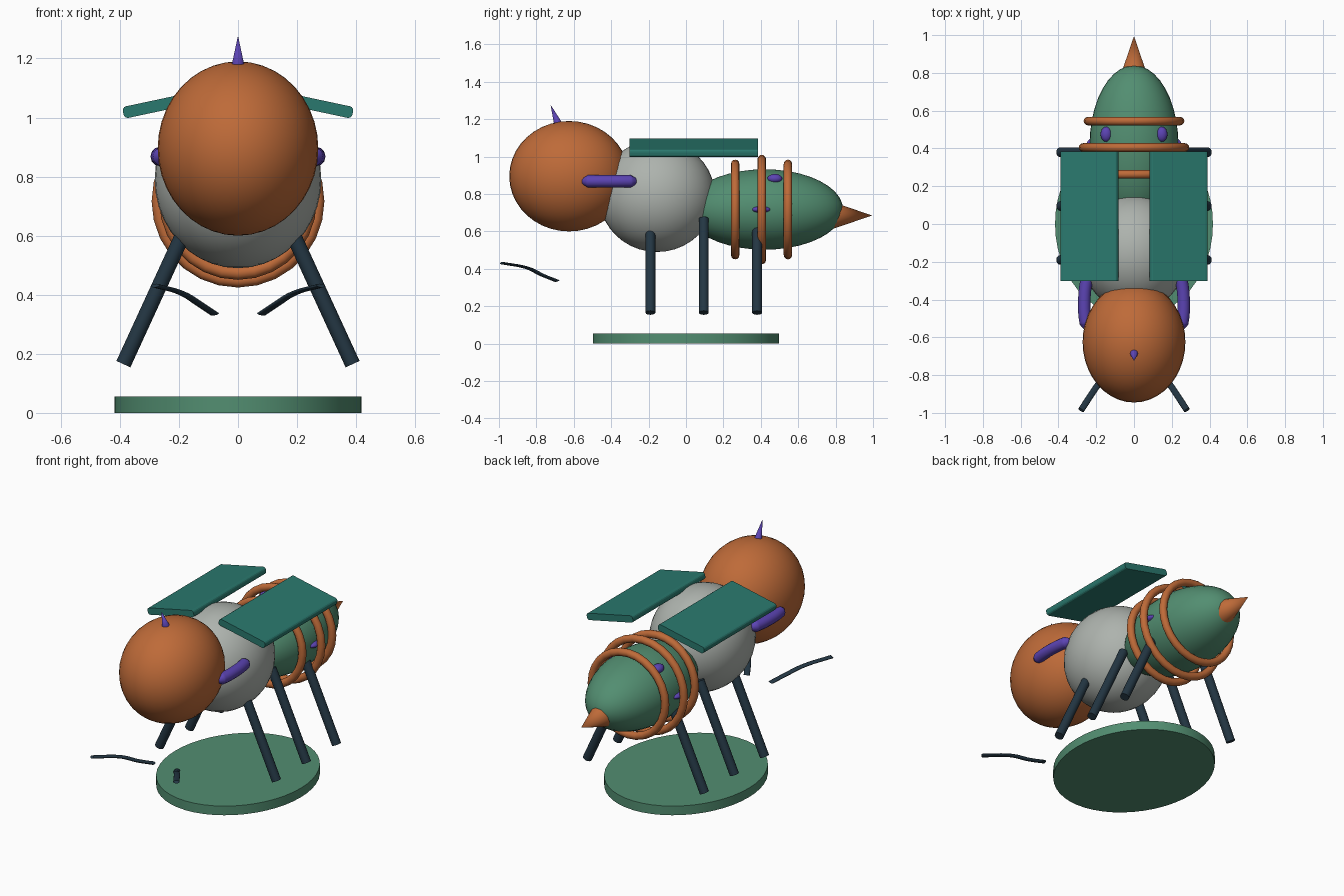
import bpy
import math
from mathutils import Vector

cube = bpy.data.objects.get("Cube")
if cube:
    bpy.data.objects.remove(cube, do_unlink=True)


def material(name, r, g, b):
    m = bpy.data.materials.new(name)
    m.use_nodes = True
    m.diffuse_color = (r, g, b, 1)
    m.node_tree.nodes["Principled BSDF"].inputs["Base Color"].default_value = (r, g, b, 1)
    return m


orange = material("orange", 0.515, 0.145, 0.04)
green = material("green", 0.085, 0.27, 0.165)
teal = material("teal", 0.023, 0.19, 0.156)
grey = material("grey", 0.42, 0.45, 0.42)
purple = material("purple", 0.105, 0.057, 0.45)
navy = material("dark_navy", 0.017, 0.037, 0.056)


def finish(name, mat, smooth=True):
    ob = bpy.context.object
    ob.name = name
    ob.data.materials.append(mat)
    if smooth:
        bpy.ops.object.shade_smooth_by_angle(angle=math.radians(40))
    return ob


def ellipsoid(name, mat, centre, radii, segments=40):
    bpy.ops.mesh.primitive_uv_sphere_add(segments=segments, ring_count=segments // 2, location=centre)
    bpy.context.object.scale = radii
    return finish(name, mat)


def rod(name, mat, start, end, r1, r2):
    """Cylinder or cone running from start to end."""
    a, b = Vector(start), Vector(end)
    bpy.ops.mesh.primitive_cone_add(vertices=24, radius1=r1, radius2=r2, depth=(b - a).length,
                                    location=(a + b) / 2,
                                    rotation=(b - a).to_track_quat("Z", "Y").to_euler())
    return finish(name, mat)


def tube(name, mat, points, radius, taper, z_scale=1.0):
    """Smooth capped tube through points, optionally flattened in z."""
    curve = bpy.data.curves.new(name, "CURVE")
    curve.dimensions = "3D"
    curve.bevel_depth = radius
    curve.bevel_resolution = 4
    curve.use_fill_caps = True
    spline = curve.splines.new("BEZIER")
    spline.bezier_points.add(len(points) - 1)
    for bp, (x, y, z), t in zip(spline.bezier_points, points, taper):
        bp.co = (x, y, z / z_scale)
        bp.handle_left_type = bp.handle_right_type = "AUTO"
        bp.radius = t
    curve.materials.append(mat)
    ob = bpy.data.objects.new(name, curve)
    ob.scale.z = z_scale
    bpy.context.collection.objects.link(ob)
    return ob


# Oval stand
bpy.ops.mesh.primitive_cylinder_add(vertices=48, radius=1, depth=1, location=(0, 0, 0.0275))
bpy.context.object.scale = (0.418, 0.497, 0.055)
finish("stand", green)

# Body
ellipsoid("head", orange, (0, -0.625, 0.895), (0.272, 0.32, 0.295))
ellipsoid("thorax", grey, (0, -0.155, 0.79), (0.282, 0.31, 0.3))
ellipsoid("abdomen", green, (0, 0.42, 0.717), (0.235, 0.42, 0.215))
rod("stinger", orange, (0, 0.79, 0.685), (0, 0.995, 0.685), 0.07, 0)
rod("horn", purple, (0, -0.682, 1.17), (0, -0.724, 1.277), 0.023, 0)

# Rings round the abdomen
for i, (y, major) in enumerate([(0.263, 0.244), (0.405, 0.27), (0.545, 0.244)]):
    bpy.ops.mesh.primitive_torus_add(major_segments=28, minor_segments=12, major_radius=major,
                                     minor_radius=0.0225, location=(0, y, 0.717),
                                     rotation=(math.pi / 2, 0, 0))
    finish(f"abdomen_ring_{i + 1}", orange)

# Paired parts
for side, s in (("left", 1), ("right", -1)):
    for place, y in (("front", -0.19), ("middle", 0.095), ("rear", 0.38)):
        rod(f"{place}_leg_{side}", navy, (s * 0.157, y, 0.668), (s * 0.388, y, 0.165), 0.026, 0.026)

    # Tilted wing slab, rounded along its long edges
    bpy.ops.mesh.primitive_cube_add(size=1, location=(s * 0.236, 0.042, 1.048))
    wing = bpy.context.object
    wing.scale = (0.312, 0.686, 0.04)
    bpy.ops.object.transform_apply(location=False, rotation=False, scale=True)
    weights = wing.data.attributes.new("bevel_weight_edge", "FLOAT", "EDGE")
    for e in wing.data.edges:
        a, b = (wing.data.vertices[v].co for v in e.vertices)
        weights.data[e.index].value = 1.0 if abs(a.y - b.y) > 0.1 else 0.0
    bevel = wing.modifiers.new("rounded_edges", "BEVEL")
    bevel.limit_method = "WEIGHT"
    bevel.width = 0.014
    bevel.segments = 3
    wing.rotation_euler.y = s * math.radians(12)
    finish(f"wing_{side}", teal, smooth=False)

    # Curved cheek bar joining head and thorax
    tube(f"cheek_bar_{side}", purple,
         [(s * 0.243, -0.556, 0.868), (s * 0.248, -0.548, 0.868), (s * 0.255, -0.525, 0.868),
          (s * 0.263, -0.41, 0.868), (s * 0.25, -0.295, 0.868), (s * 0.243, -0.272, 0.868),
          (s * 0.24, -0.264, 0.868)],
         0.033, (0.05, 0.6, 1, 1, 1, 0.6, 0.05))

    # Flattened feeler
    tube(f"feeler_{side}", navy,
         [(s * 0.08, -0.69, 0.335), (s * 0.125, -0.765, 0.365),
          (s * 0.19, -0.85, 0.405), (s * 0.28, -0.985, 0.431)],
         0.017, (1, 1, 1, 1), z_scale=0.4)

    # Abdomen spots
    ellipsoid(f"upper_spot_{side}", purple, (s * 0.147, 0.475, 0.882), (0.03, 0.04, 0.025), 20)
    ellipsoid(f"side_spot_{side}", purple, (s * 0.225, 0.402, 0.717), (0.03, 0.05, 0.018), 20)
